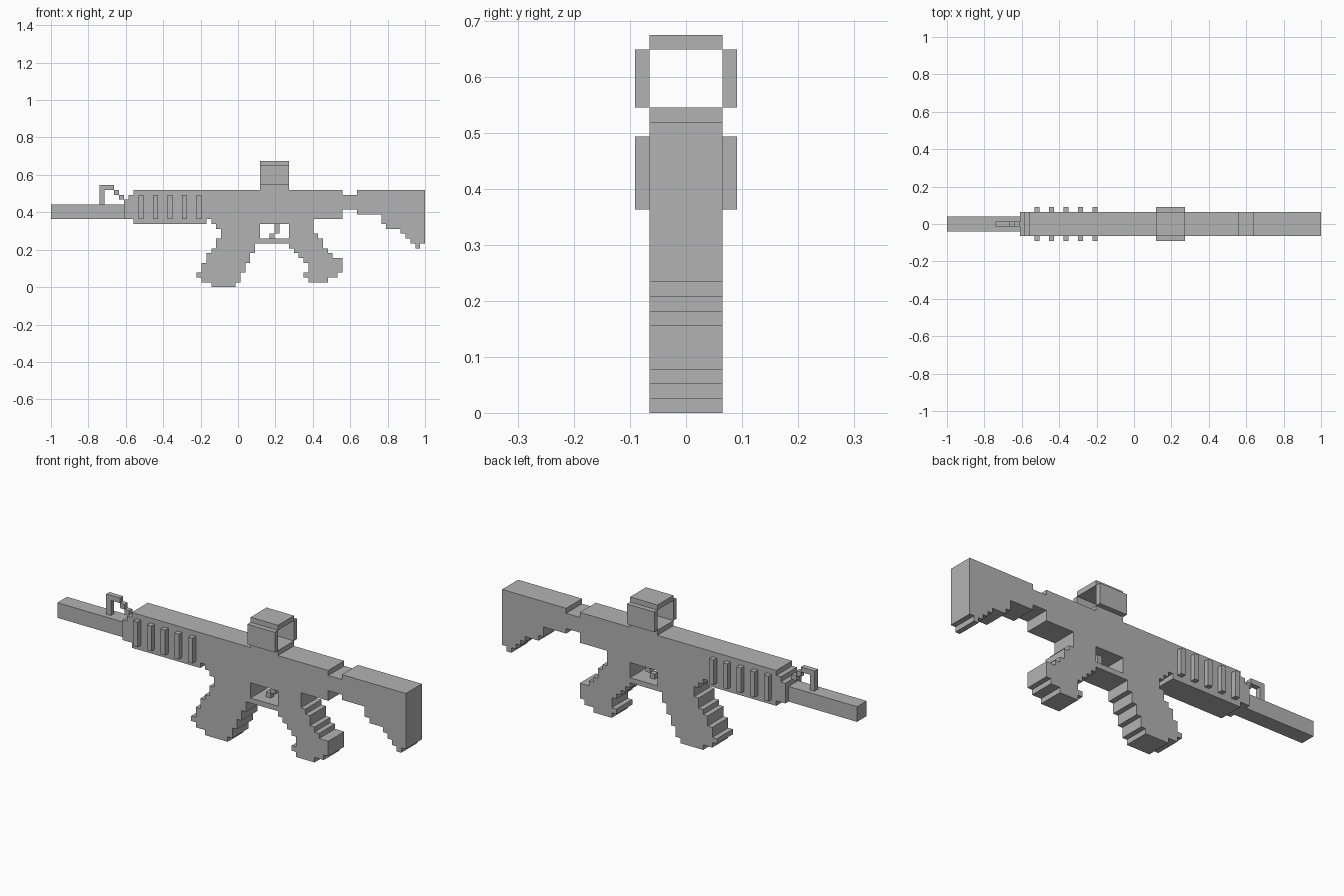
import bpy
import bmesh
from mathutils import Vector

cube = bpy.data.objects.get("Cube")
if cube:
    bpy.data.objects.remove(cube)

LENGTH = 77            # length in blocks
UNIT = 2 / LENGTH      # size of one block

grey = bpy.data.materials.new("plain grey")
grey.use_nodes = True
colour = (0.45, 0.45, 0.45, 1)
grey.diffuse_color = colour
grey.node_tree.nodes["Principled BSDF"].inputs["Base Color"].default_value = colour


def stepped(name, bottom, rows, width=5, y=0):
    """Extrude a stepped silhouette; rows are (left, right, height) from the bottom up."""
    left_side, right_side = [], []
    z = bottom
    for left, right, height in rows:
        for side, x in ((left_side, left), (right_side, right)):
            if side and side[-1][0] == x:
                side.pop()
            else:
                side.append((x, z))
            side.append((x, z + height))
        z += height
    bm = bmesh.new()
    outline = right_side + left_side[::-1]
    verts = [bm.verts.new(Vector((x - LENGTH / 2, y - width / 2, z)) * UNIT)
             for x, z in outline]
    face = bm.faces.new(verts)
    made = bmesh.ops.extrude_face_region(bm, geom=[face])["geom"]
    moved = [v for v in made if isinstance(v, bmesh.types.BMVert)]
    bmesh.ops.translate(bm, verts=moved, vec=(0, width * UNIT, 0))
    bmesh.ops.recalc_face_normals(bm, faces=bm.faces)
    mesh = bpy.data.meshes.new(name)
    bm.to_mesh(mesh)
    bm.free()
    mesh.materials.append(grey)
    obj = bpy.data.objects.new(name, mesh)
    bpy.context.collection.objects.link(obj)
    return obj


def block(name, left, right, bottom, top, width=5, y=0):
    return stepped(name, bottom, [(left, right, top - bottom)], width, y)


def single_rows(lefts, rights):
    return [(a, b, 1) for a, b in zip(lefts, rights)]


# Barrel and front sight
block("barrel", 0, 15, 14, 17, width=3)
block("sight_post", 10, 11, 17, 20, width=1)
block("sight_top", 10, 13, 20, 21, width=1)
block("sight_upper_step", 13, 14, 19, 20, width=1)
block("sight_lower_step", 14, 15, 18, 19, width=1)

# Receiver and handguard
stepped("receiver", 14, [(15, 60, 4), (16, 60, 1), (17, 60, 1)])
block("handguard_base", 17, 32, 13, 14)
block("lower_receiver", 33, 54, 13, 14)

# Handguard ribs on both sides
for x in range(18, 31, 3):
    for side, y in (("left", 3), ("right", -3)):
        block(f"rib_{side}", x, x + 1, 14, 19, width=1, y=y)

# Scope as an open box
block("scope_base", 43, 49, 20, 21)
block("scope_top", 43, 49, 25, 26)
for side, y in (("left", 3), ("right", -3)):
    block(f"scope_{side}_wall", 43, 49, 21, 25, width=1, y=y)

# Magazine and pistol grip
stepped("magazine", 0, single_rows(
    (33, 31, 30, 31, 31, 32, 32, 33, 34, 34, 35, 35, 34),
    (38, 39, 39, 40, 40, 41, 41, 42, 42, 43, 43, 43, 43)))
stepped("pistol_grip", 1, single_rows(
    (53, 52, 53, 53, 52, 51, 50, 49, 49, 49, 49, 49),
    (57, 59, 60, 60, 60, 58, 57, 56, 56, 55, 54, 54)))

# Trigger and its guard
block("trigger_guard", 43, 49, 9, 10)
block("trigger_stem", 46, 47, 11, 13, width=1)
block("trigger_tip", 45, 46, 10, 11, width=1)

# Stock
block("stock_neck", 60, 63, 16, 19)
stepped("stock", 8, [(75, 76, 1), (74, 77, 1), (73, 77, 1), (72, 77, 1),
                     (69, 77, 1), (68, 77, 2), (63, 77, 5)])
